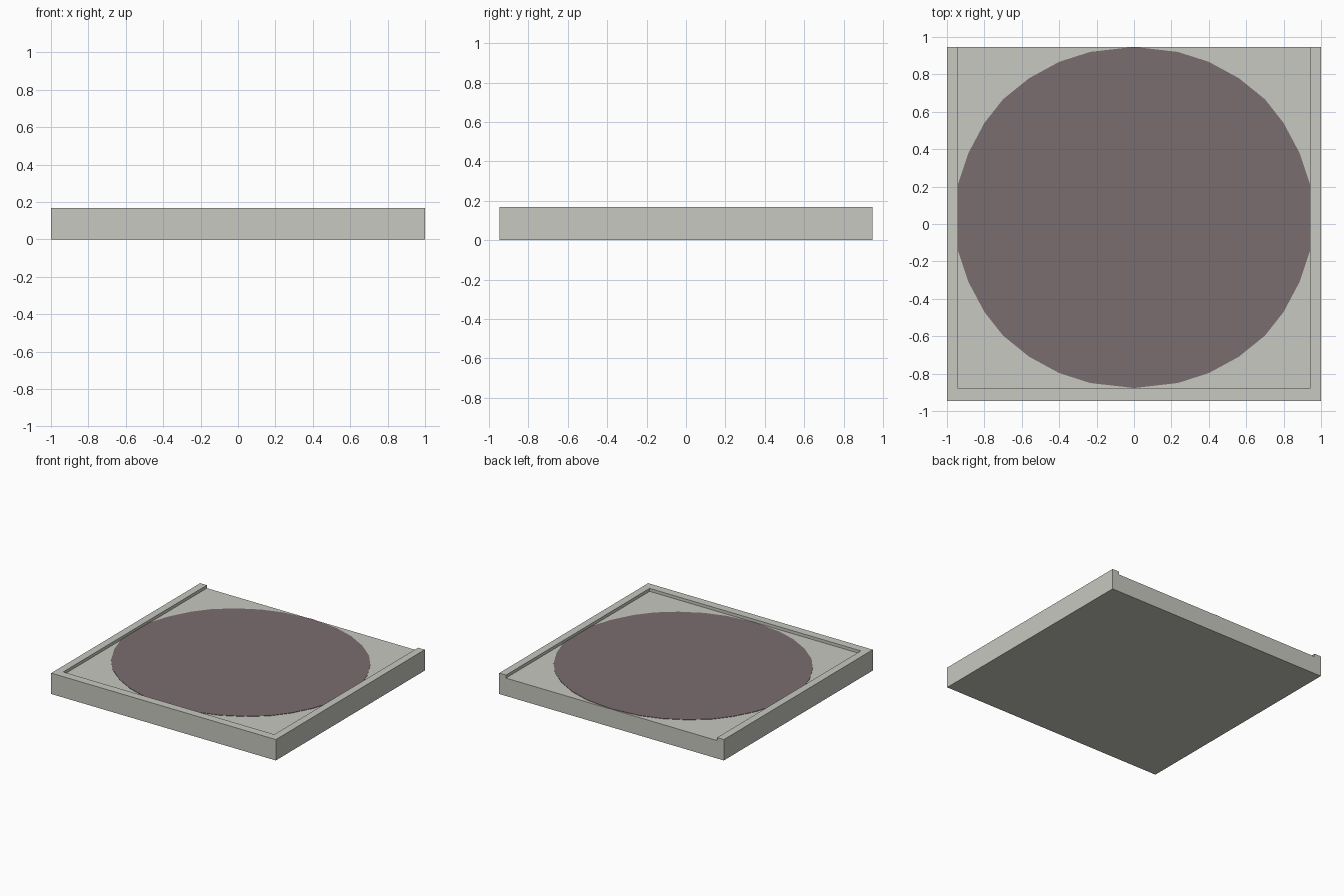
import bpy, bmesh

if "Cube" in bpy.data.objects:
    bpy.data.objects.remove(bpy.data.objects["Cube"])

W, D, H = 1.0, 0.947, 0.168      # half width, half depth, full height
IN_X, IN_Y, FLOOR = 0.94, -0.88, 0.144


def material(name, rgb):
    m = bpy.data.materials.new(name)
    m.diffuse_color = (*rgb, 1)
    m.use_nodes = True
    m.node_tree.nodes["Principled BSDF"].inputs["Base Color"].default_value = m.diffuse_color
    return m


grey = material("light grey", (0.578, 0.578, 0.533))
mauve = material("dark mauve", (0.195, 0.153, 0.159))


def prism(name, outline, z0, z1, mat):
    """Extrude a flat counter-clockwise outline from z0 to z1."""
    bm = bmesh.new()
    face = bm.faces.new([bm.verts.new((x, y, z0)) for x, y in outline])
    ext = bmesh.ops.extrude_face_region(bm, geom=[face], use_keep_orig=True)
    for v in ext["geom"]:
        if isinstance(v, bmesh.types.BMVert):
            v.co.z = z1
    bmesh.ops.recalc_face_normals(bm, faces=bm.faces)
    mesh = bpy.data.meshes.new(name)
    bm.to_mesh(mesh)
    bm.free()
    mesh.materials.append(mat)
    obj = bpy.data.objects.new(name, mesh)
    bpy.context.collection.objects.link(obj)
    return obj


# Base slab, whose top is the recessed floor
prism("base_slab", [(-W, -D), (W, -D), (W, D), (-W, D)], 0, FLOOR, grey)

# U-shaped raised rim, open at the back
prism("raised_rim", [(-W, -D), (W, -D), (W, D), (IN_X, D), (IN_X, IN_Y),
                     (-IN_X, IN_Y), (-IN_X, D), (-W, D)], FLOOR, H, grey)

# Round inlay: one quarter outline mirrored four ways, thin plate on the floor
CY = 0.035
quarter = [(0.94, 0.18), (0.885, 0.345), (0.80, 0.505), (0.70, 0.632),
           (0.56, 0.745), (0.40, 0.832), (0.235, 0.885)]
top = quarter + [(0, 0.912)] + [(-x, y) for x, y in reversed(quarter)]
outline = top + [(-x, -y) for x, y in top]
prism("round_inlay", [(x, y + CY) for x, y in outline], FLOOR, FLOOR + 0.003, mauve)
